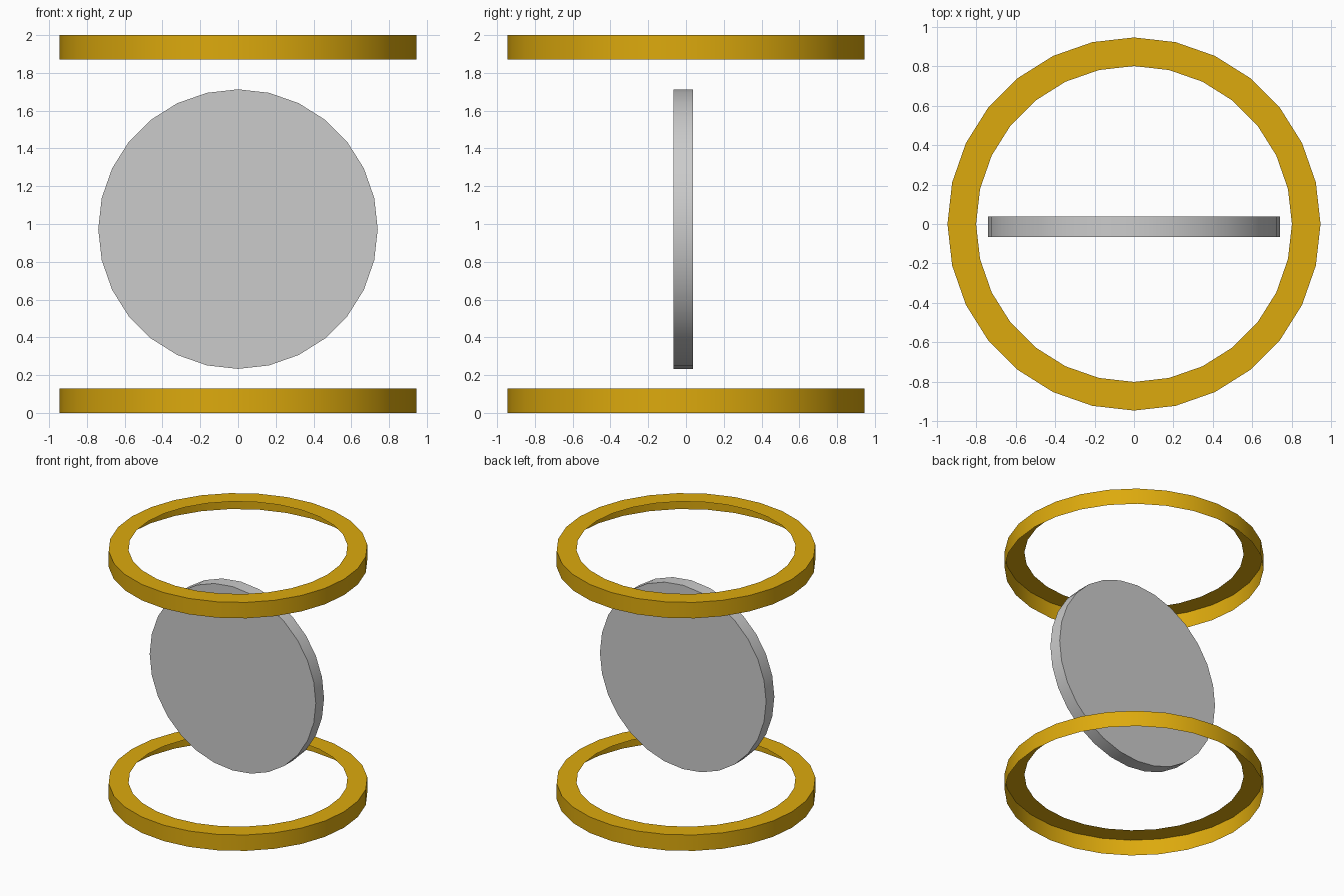
import bpy, bmesh, math

if "Cube" in bpy.data.objects:
    bpy.data.objects.remove(bpy.data.objects["Cube"])

SIDES = 28

gold = bpy.data.materials.new("gold")
gold.diffuse_color = (0.72, 0.40, 0.004, 1)
gold.use_nodes = True
gold.node_tree.nodes["Principled BSDF"].inputs["Base Color"].default_value = gold.diffuse_color


def lathe(name, profile, cap_ends=False, material=None):
    """Revolve (radius, z) points around z; listed bottom/outer to top/inner."""
    bm = bmesh.new()
    loops = []
    for r, z in profile:
        loops.append([bm.verts.new((r * math.cos(2 * math.pi * i / SIDES),
                                    r * math.sin(2 * math.pi * i / SIDES), z))
                      for i in range(SIDES)])
    for low, high in zip(loops, loops[1:]):
        for i in range(SIDES):
            j = (i + 1) % SIDES
            bm.faces.new((low[i], low[j], high[j], high[i]))
    if cap_ends:
        bm.faces.new(loops[0][::-1])
        bm.faces.new(loops[-1])
    mesh = bpy.data.meshes.new(name)
    bm.to_mesh(mesh)
    bm.free()
    obj = bpy.data.objects.new(name, mesh)
    bpy.context.collection.objects.link(obj)
    if material:
        mesh.materials.append(material)
    bpy.ops.object.select_all(action='DESELECT')
    obj.select_set(True)
    bpy.context.view_layer.objects.active = obj
    bpy.ops.object.shade_smooth_by_angle(angle=math.radians(30))
    return obj


# Gold rings: thin outer wall with a flat rim on top, open underneath
for name, z in (("lower_ring", 0.0), ("upper_ring", 1.872)):
    ring = lathe(name, [(0.945, 0), (0.945, 0.128), (0.80, 0.128)], material=gold)
    ring.location.z = z

# Upright grey disc between the rings
disc = lathe("disc", [(0.74, -0.038), (0.74, 0.067)], cap_ends=True)
disc.rotation_euler.x = math.radians(90)
disc.location.z = 0.973
